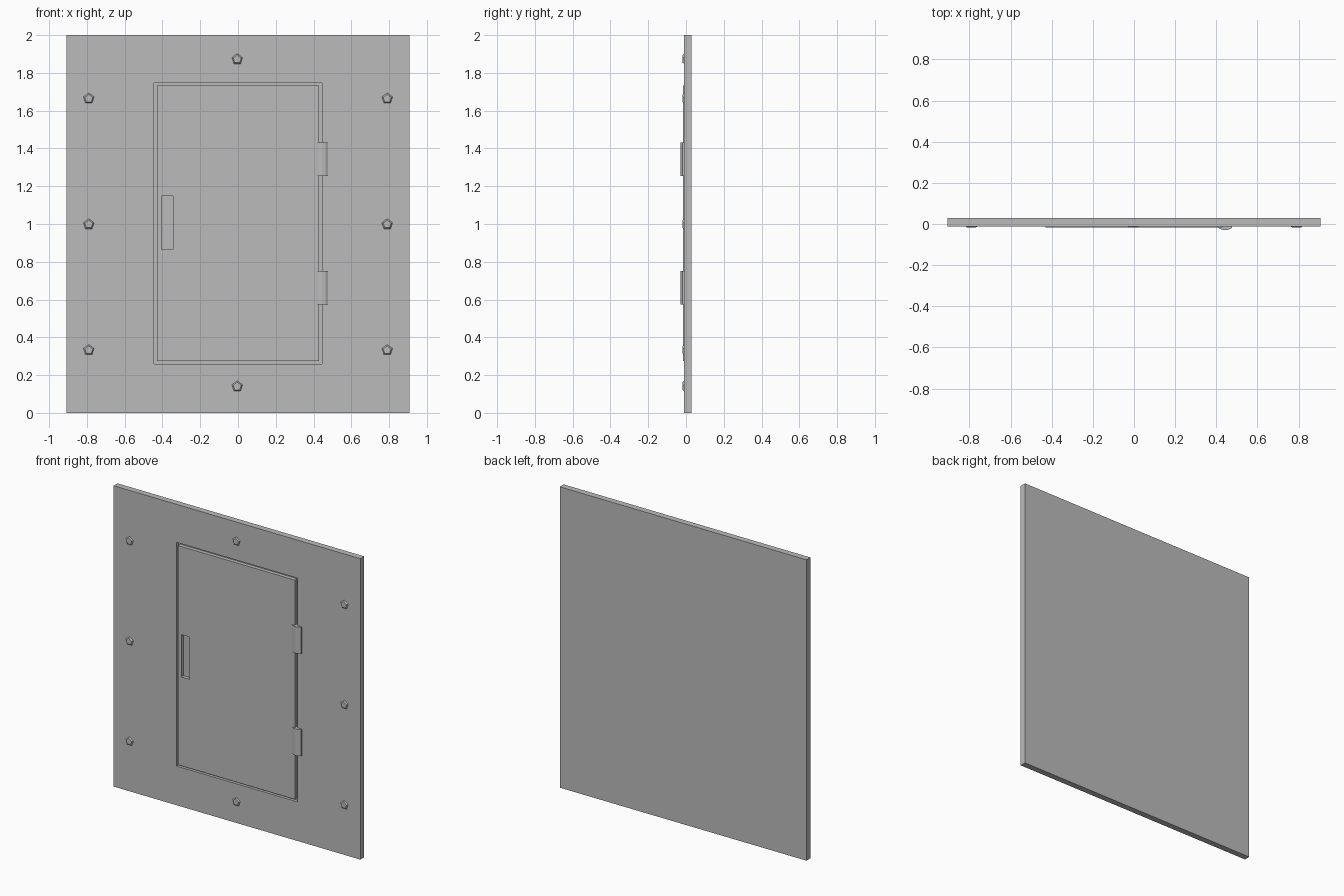
import bpy, bmesh
from math import radians
from mathutils import Matrix

cube = bpy.data.objects.get("Cube")
if cube:
    bpy.data.objects.remove(cube, do_unlink=True)

BACK, FRONT, DOOR_FRONT, GROOVE = 0.03, -0.011, -0.017, 0.008

steel = bpy.data.materials.new("grey_steel")
steel.use_nodes = True
GREY = (0.5, 0.5, 0.5, 1)
steel.diffuse_color = GREY
steel.node_tree.nodes["Principled BSDF"].inputs["Base Color"].default_value = GREY


def finish(name, bm):
    bmesh.ops.recalc_face_normals(bm, faces=bm.faces)
    mesh = bpy.data.meshes.new(name)
    bm.to_mesh(mesh)
    bm.free()
    mesh.materials.append(steel)
    obj = bpy.data.objects.new(name, mesh)
    bpy.context.collection.objects.link(obj)
    return obj


def loft(name, loops):
    """Skin matching closed loops of points and cap both ends."""
    bm = bmesh.new()
    rings = [[bm.verts.new(p) for p in loop] for loop in loops]
    for a, b in zip(rings, rings[1:]):
        for i in range(len(a)):
            j = (i + 1) % len(a)
            bm.faces.new((a[i], a[j], b[j], b[i]))
    bm.faces.new(rings[0])
    bm.faces.new(rings[-1])
    return finish(name, bm)


def rect(x0, x1, z0, z1, y):
    return [(x0, y, z0), (x1, y, z0), (x1, y, z1), (x0, y, z1)]


# Wall panel with the shallow door opening
panel = (-0.907, 0.907, 0, 2)
opening = (-0.445, 0.445, 0.26, 1.747)
loft("wall_panel", [rect(*panel, BACK), rect(*panel, FRONT),
                    rect(*opening, FRONT), rect(*opening, GROOVE)])

# Raised door with a recessed hand pull
door = (-0.43, 0.43, 0.275, 1.732)
pull = (-0.405, -0.343, 0.865, 1.147)
loft("door", [rect(*door, GROOVE), rect(*door, DOOR_FRONT),
              rect(*pull, DOOR_FRONT), rect(*pull, 0.006)])

# Hinges with a low faceted barrel
barrel = [(0.41, GROOVE), (0.41, -0.019), (0.425, -0.027), (0.445, -0.03),
          (0.463, -0.027), (0.477, -0.018), (0.477, GROOVE)]
for label, z in (("lower", 0.575), ("upper", 1.255)):
    loft(label + "_hinge", [[(x, y, h) for x, y in barrel] for h in (z, z + 0.177)])

# Five-sided bolt heads around the panel
spots = [(side * 0.79, z) for side in (-1, 1) for z in (0.332, 0.998, 1.664)]
spots += [(-0.004, 0.14), (-0.004, 1.872)]
for n, (x, z) in enumerate(spots, 1):
    bm = bmesh.new()
    bmesh.ops.create_cone(bm, cap_ends=True, segments=5, radius1=0.031,
                          radius2=0.022, depth=0.008,
                          matrix=Matrix.Translation((x, FRONT - 0.003, z))
                          @ Matrix.Rotation(radians(90), 4, "X"))
    finish(f"bolt_{n}", bm)
